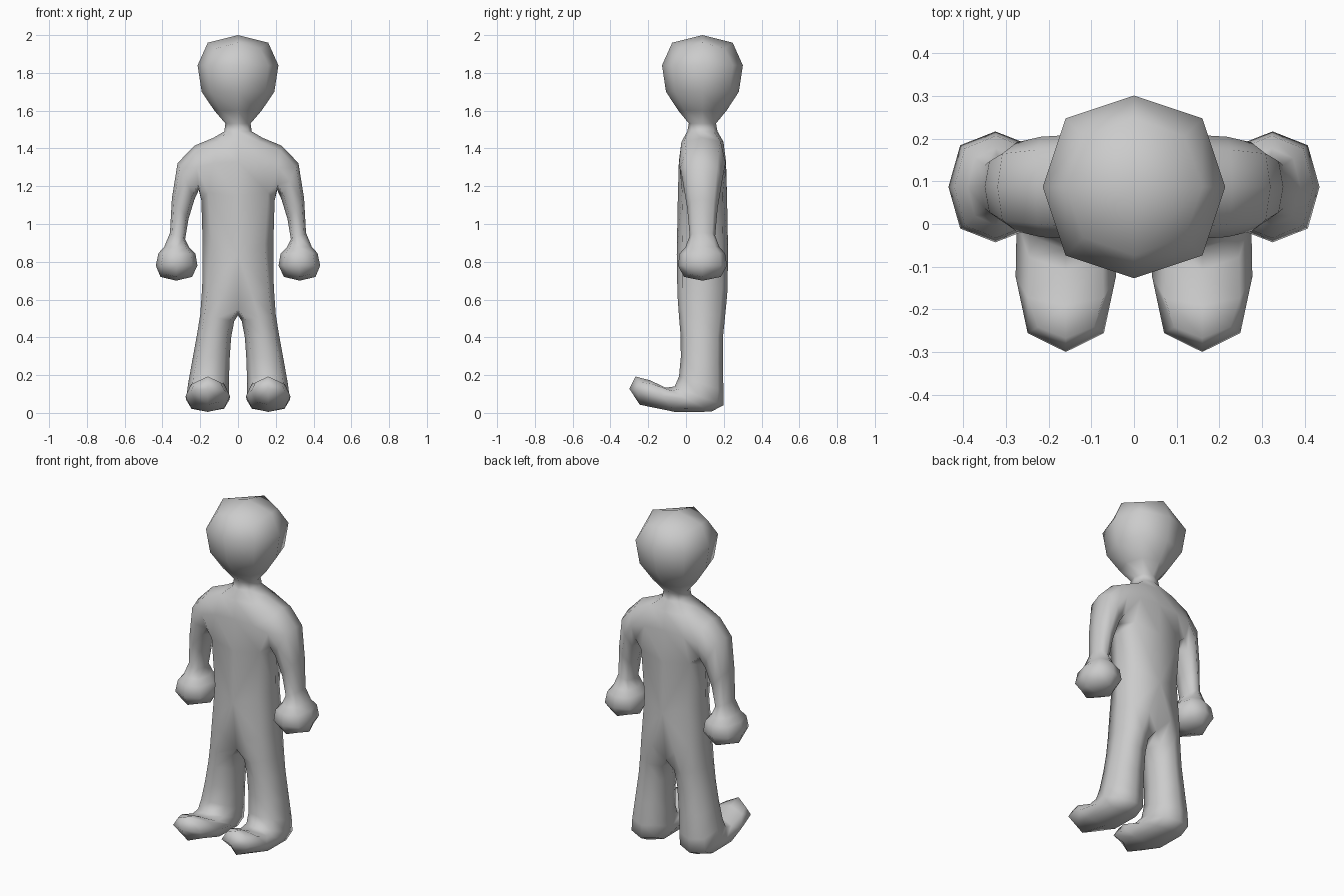
import bpy, bmesh

if "Cube" in bpy.data.objects:
    bpy.data.objects.remove(bpy.data.objects["Cube"])

CY = 0.087          # depth of the body's centre line
bm = bmesh.new()


def verts(points):
    return [bm.verts.new(p) for p in points]


def box_ring(hx, hy, z):
    return verts([(-hx, CY - hy, z), (hx, CY - hy, z), (hx, CY + hy, z), (-hx, CY + hy, z)])


def bridge(a, b, sides=range(4)):
    for i in sides:
        j = (i + 1) % 4
        bm.faces.new((a[i], a[j], b[j], b[i]))


def limb(start, rings):
    for ring in rings:
        ring = verts(ring)
        bridge(start, ring)
        start = ring
    bm.faces.new(start)


# head and neck
crown = box_ring(0.213, 0.213, 2.0)
jaw = box_ring(0.215, 0.215, 1.68)
neck = box_ring(0.035, 0.04, 1.52)
# torso
collar = box_ring(0.11, 0.12, 1.46)
chest = box_ring(0.19, 0.13, 1.20)
hips = box_ring(0.185, 0.15, 0.62)
bm.faces.new(crown)
bridge(crown, jaw)
bridge(jaw, neck)
bridge(neck, collar)
bridge(collar, chest, (0, 2))
bridge(chest, hips, (1, 3))
crotch_f, crotch_b = verts([(0, CY - 0.12, 0.55), (0, CY + 0.12, 0.55)])
bm.faces.new((chest[0], chest[1], hips[1], crotch_f, hips[0]))
bm.faces.new((chest[2], chest[3], hips[3], crotch_b, hips[2]))

# arm sections: outer x, outer z, inner x, inner z, half depth
ARM = [(0.35, 1.37, 0.225, 1.16, 0.11),
       (0.35, 0.90, 0.30, 0.89, 0.05),
       (0.43, 0.86, 0.215, 0.86, 0.13),
       (0.44, 0.70, 0.215, 0.70, 0.13)]
# leg sections: outer x, inner x, front y, front z, back y, back z
LEG = [(0.215, 0.04, -0.025, 0.42, 0.19, 0.42),
       (0.27, 0.05, -0.03, 0.17, 0.20, 0.09),
       (0.275, 0.045, -0.09, 0.11, 0.195, -0.01),
       (0.28, 0.04, -0.29, 0.235, -0.31, 0.02)]

for s, f, b in ((-1, 0, 3), (1, 1, 2)):
    # arm and hand
    limb([collar[f], collar[b], chest[b], chest[f]],
         [[(s * ox, CY - h, oz), (s * ox, CY + h, oz), (s * ix, CY + h, iz), (s * ix, CY - h, iz)]
          for ox, oz, ix, iz, h in ARM])
    # leg and foot
    limb([hips[f], hips[b], crotch_b, crotch_f],
         [[(s * ox, fy, fz), (s * ox, by, bz), (s * ix, by, bz), (s * ix, fy, fz)]
          for ox, ix, fy, fz, by, bz in LEG])

bmesh.ops.recalc_face_normals(bm, faces=bm.faces[:])
for face in bm.faces:
    face.smooth = True
mesh = bpy.data.meshes.new("figure_body")
bm.to_mesh(mesh)
bm.free()
body = bpy.data.objects.new("figure_body", mesh)
bpy.context.collection.objects.link(body)

# one level of rounding turns the box cage into the eight-sided figure
sub = body.modifiers.new("rounding", 'SUBSURF')
sub.levels = sub.render_levels = 1
sub.use_limit_surface = False
